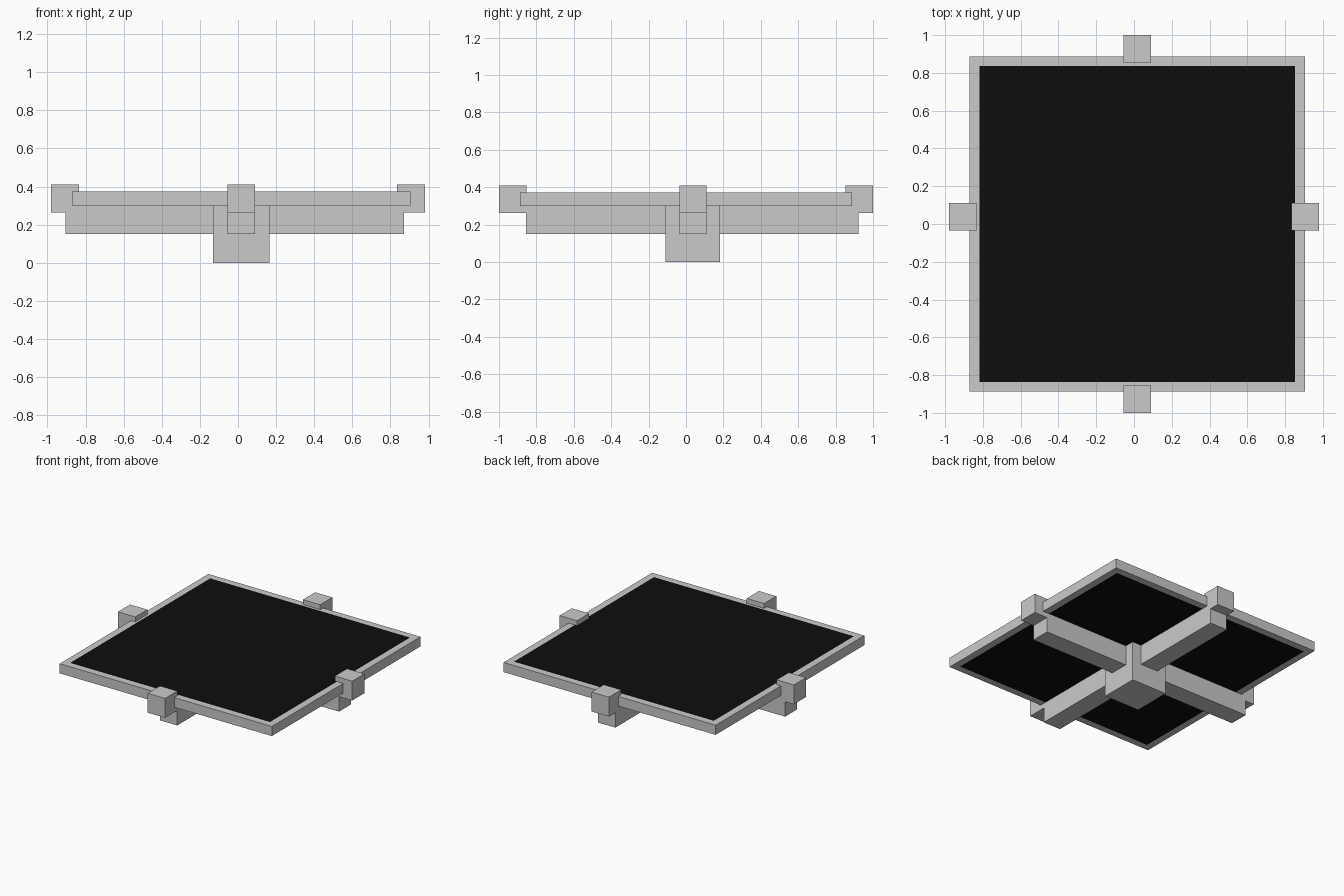
import bpy, bmesh

if "Cube" in bpy.data.objects:
    bpy.data.objects.remove(bpy.data.objects["Cube"])


def material(name, v):
    m = bpy.data.materials.new(name)
    m.diffuse_color = (v, v, v, 1)
    m.use_nodes = True
    m.node_tree.nodes["Principled BSDF"].inputs["Base Color"].default_value = m.diffuse_color
    return m


grey = material("light grey", 0.59)
black = material("black", 0.004)


def box(name, lo, hi, inset=0):
    """Box between two corners; optional black inset panel on top and bottom."""
    bm = bmesh.new()
    bmesh.ops.create_cube(bm, size=1)
    for v in bm.verts:
        v.co = [lo[i] if v.co[i] < 0 else hi[i] for i in range(3)]
    bm.normal_update()
    if inset:
        panels = [f for f in bm.faces if abs(f.normal.z) > 0.9]
        bmesh.ops.inset_individual(bm, faces=panels, thickness=inset)
        for f in panels:
            f.material_index = 1
    me = bpy.data.meshes.new(name)
    bm.to_mesh(me)
    bm.free()
    me.materials.append(grey)
    me.materials.append(black)
    ob = bpy.data.objects.new(name, me)
    bpy.context.collection.objects.link(ob)
    return ob


X0, X1 = -0.055, 0.09   # width of the parts running along y
Y0, Y1 = -0.035, 0.11   # width of the parts running along x

# Framed panel, black on both faces
box("framed_panel", (-0.87, -0.888, 0.30), (0.905, 0.888, 0.373), inset=0.073)

# Central base block
box("base_block", (-0.13, -0.11, 0), (0.165, 0.183, 0.30))

# Four support arms, running out from the base block
box("arm_left", (-0.906, Y0, 0.15), (-0.13, Y1, 0.30))
box("arm_right", (0.165, Y0, 0.15), (0.87, Y1, 0.30))
box("arm_front", (X0, -0.855, 0.15), (X1, -0.11, 0.30))
box("arm_back", (X0, 0.183, 0.15), (X1, 0.923, 0.30))

# Clips gripping the panel edges
for side, name in ((-1, "left"), (1, "right")):
    a, b = sorted((side * 0.835, side * 0.98))
    box("clip_" + name, (a, Y0, 0.263), (b, Y1, 0.41))
for side, name in ((-1, "front"), (1, "back")):
    a, b = sorted((side * 0.854, side * 1.0))
    box("clip_" + name, (X0, a, 0.263), (X1, b, 0.41))
